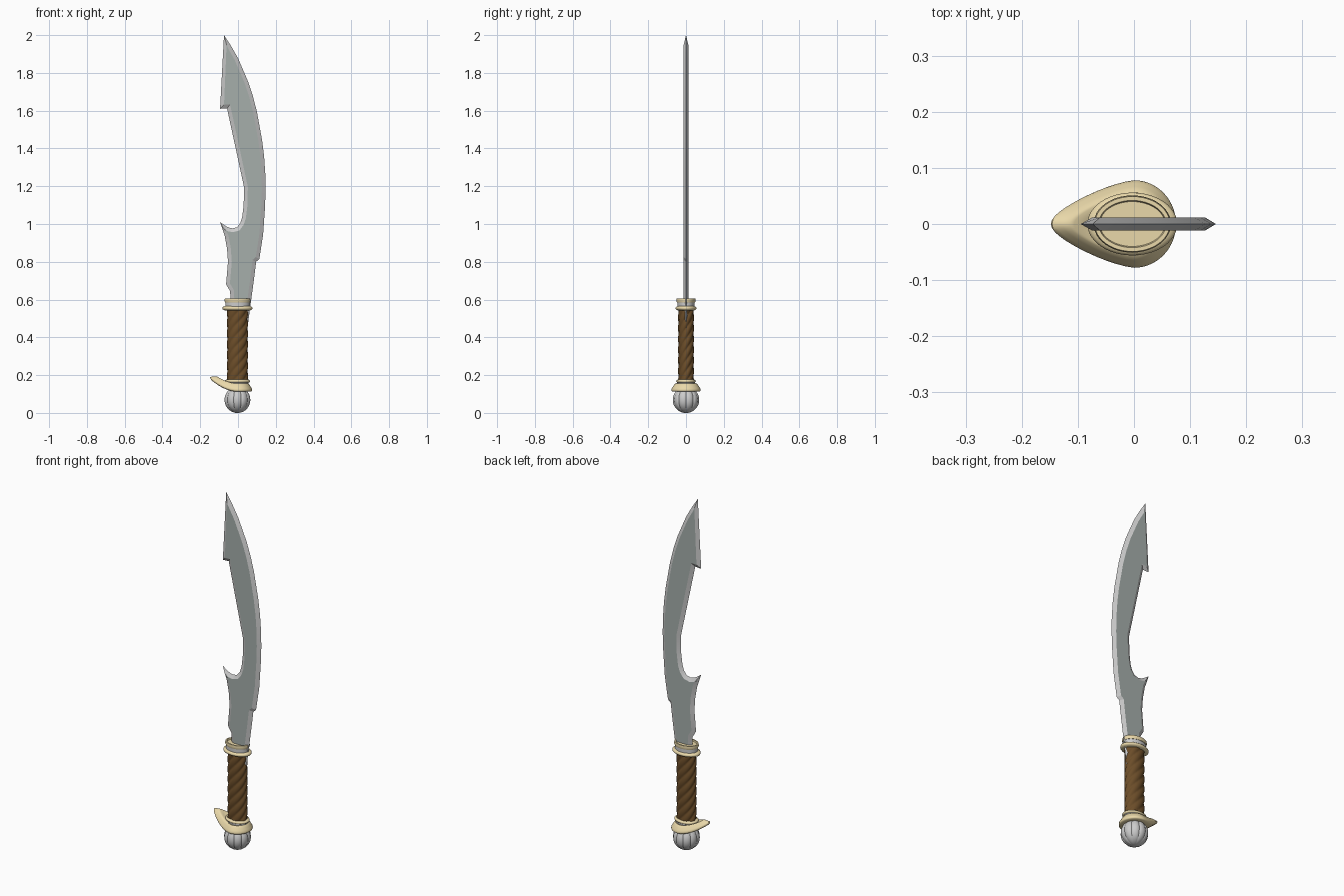
import bpy, bmesh
from math import sin, cos, pi, tau
from mathutils import Vector

if "Cube" in bpy.data.objects:
    bpy.data.objects.remove(bpy.data.objects["Cube"])


def material(name, rgb):
    m = bpy.data.materials.new(name)
    m.diffuse_color = (*rgb, 1)
    m.use_nodes = True
    m.node_tree.nodes["Principled BSDF"].inputs["Base Color"].default_value = m.diffuse_color
    return m


CREAM = material("cream", (0.82, 0.69, 0.40))
BROWN = material("brown_leather", (0.15, 0.075, 0.022))
STEEL = material("blade_steel", (0.38, 0.43, 0.41))


def finish(name, bm, mat=None, angle=35):
    bmesh.ops.recalc_face_normals(bm, faces=bm.faces)
    me = bpy.data.meshes.new(name)
    bm.to_mesh(me)
    bm.free()
    ob = bpy.data.objects.new(name, me)
    bpy.context.collection.objects.link(ob)
    if mat:
        me.materials.append(mat)
    bpy.context.view_layer.objects.active = ob
    ob.select_set(True)
    bpy.ops.object.shade_smooth_by_angle(angle=angle * pi / 180)
    ob.select_set(False)
    return ob


def loft(name, loops, mat=None, closed=False, angle=35):
    """Skin a list of equal-length point loops."""
    bm = bmesh.new()
    rows = [[bm.verts.new(p) for p in loop] for loop in loops]
    pairs = list(zip(rows, rows[1:])) + ([(rows[-1], rows[0])] if closed else [])
    for a, b in pairs:
        n = len(a)
        for i in range(n):
            j = (i + 1) % n
            bm.faces.new((a[i], a[j], b[j], b[i]))
    if not closed:
        bm.faces.new(rows[0])
        bm.faces.new(rows[-1])
    return finish(name, bm, mat, angle)


def ellipse(rx, ry, z, n=48, cx=-0.003):
    return [(cx + rx * cos(tau * i / n), ry * sin(tau * i / n), z) for i in range(n)]


def band(name, rx, ry, z0, z1, mat=None, bulge=0.0):
    """Elliptical ring, optionally with a rounded rim."""
    loops = []
    for k in range(7):
        t = k / 6
        b = bulge * (sin(pi * t) ** 0.5 if 0 < k < 6 else 0)
        loops.append(ellipse(rx - bulge + b, ry - bulge + b, z0 + (z1 - z0) * t))
    return loft(name, loops, mat)


# Blade: outline with a bevelled rim around flat faces
outline = [(-.074, 2.0), (-.038, 1.945), (0, 1.878), (.053, 1.755), (.078, 1.68), (.10, 1.595),
           (.127, 1.447), (.138, 1.36), (.145, 1.26), (.146, 1.18), (.143, 1.09), (.133, .945),
           (.113, .815), (.096, .80), (.085, .71), (.07, .60), (.05, .45), (-.03, .45),
           (-.042, .645), (-.063, .68), (-.053, .80), (-.058, .87), (-.07, .935), (-.095, 1.01),
           (-.063, .988), (-.045, .98), (-.028, .977), (-.005, .983), (.012, 1.005),
           (.022, 1.035), (.03, 1.10), (.032, 1.195), (-.058, 1.612), (-.095, 1.61)]


def inset(pts, d):
    out = []
    for i, p in enumerate(pts):
        p, a, b = Vector(p), Vector(pts[i - 1]), Vector(pts[(i + 1) % len(pts)])
        e0, e1 = (p - a).normalized(), (b - p).normalized()
        n0, n1 = Vector((e0.y, -e0.x)), Vector((e1.y, -e1.x))
        m = (n0 + n1).normalized()
        out.append(p + m * min(d / max(m.dot(n0), .1), 2.6 * d))
    return out


inner = inset(outline, 0.02)
blade = loft("blade", [[(x, -.012, z) for x, z in inner],
                       [(x, 0, z) for x, z in outline],
                       [(x, .012, z) for x, z in inner]], None, angle=20)
blade.data.materials.append(None)
blade.data.materials.append(STEEL)
for f in blade.data.polygons:
    f.material_index = 1 if abs(f.normal.y) > 0.99 else 0

# Grip: six leather strands twisted around the handle
N, ROWS = 72, 60
grip = []
for k in range(ROWS + 1):
    t = k / ROWS
    loop = []
    for i in range(N):
        a = tau * i / N
        r = 0.86 + 0.14 * abs(sin(3 * (a - t * 1.15 * tau))) ** 0.7
        loop.append((-.003 + .056 * r * cos(a), .042 * r * sin(a), .165 + .39 * t))
    grip.append(loop)
loft("grip", grip, BROWN, angle=45)

# Collar between grip and blade
band("collar_lower_ring", .080, .056, .543, .565, CREAM, .012)
band("collar_band", .064, .046, .56, .595)
inner_z = .597
loft("collar_top_ring", [ellipse(.055, .038, .585), ellipse(.066, .048, .585), ellipse(.069, .051, .594),
                         ellipse(.067, .049, .605), ellipse(.060, .042, .605), ellipse(.058, .040, .597)], CREAM)

# Rings under the grip
band("grip_lower_ring", .067, .052, .160, .176, CREAM, .008)
band("grip_lower_band", .058, .046, .135, .163)


# Guard: teardrop plate whose narrow end sweeps upward
def teardrop(s, z, n=56):
    pts = []
    for i in range(n):
        a = tau * i / n
        c, y = cos(a), sin(a) * .078
        x = .075 * c
        if c < 0:
            x = .148 * c
            y *= 1 - .42 * (-c) ** 1.2
        x, y = x * s, y * s
        pts.append((x, y, z + .066 * (max(-x, 0) / .148) ** 1.9))
    return pts


loft("guard", [teardrop(s, z) for s, z in
               [(.3, .113), (.7, .112), (.93, .113), (.985, .116), (1, .121), (.985, .127), (.93, .134),
                (.86, .143), (.78, .152), (.72, .155), (.6, .152), (.4, .15)]], CREAM, angle=50)

# Pommel: fluted ball
pommel = []
for k in range(1, 24):
    p = pi * k / 24
    loop = []
    for i in range(80):
        a = tau * i / 80
        r = .07 * sin(p) * (.93 + .07 * abs(sin(5 * a)) ** .6)
        loop.append((-.003 + r * cos(a), r * sin(a), .069 - .0695 * cos(p)))
    pommel.append(loop)
loft("pommel", pommel, None, angle=40)
